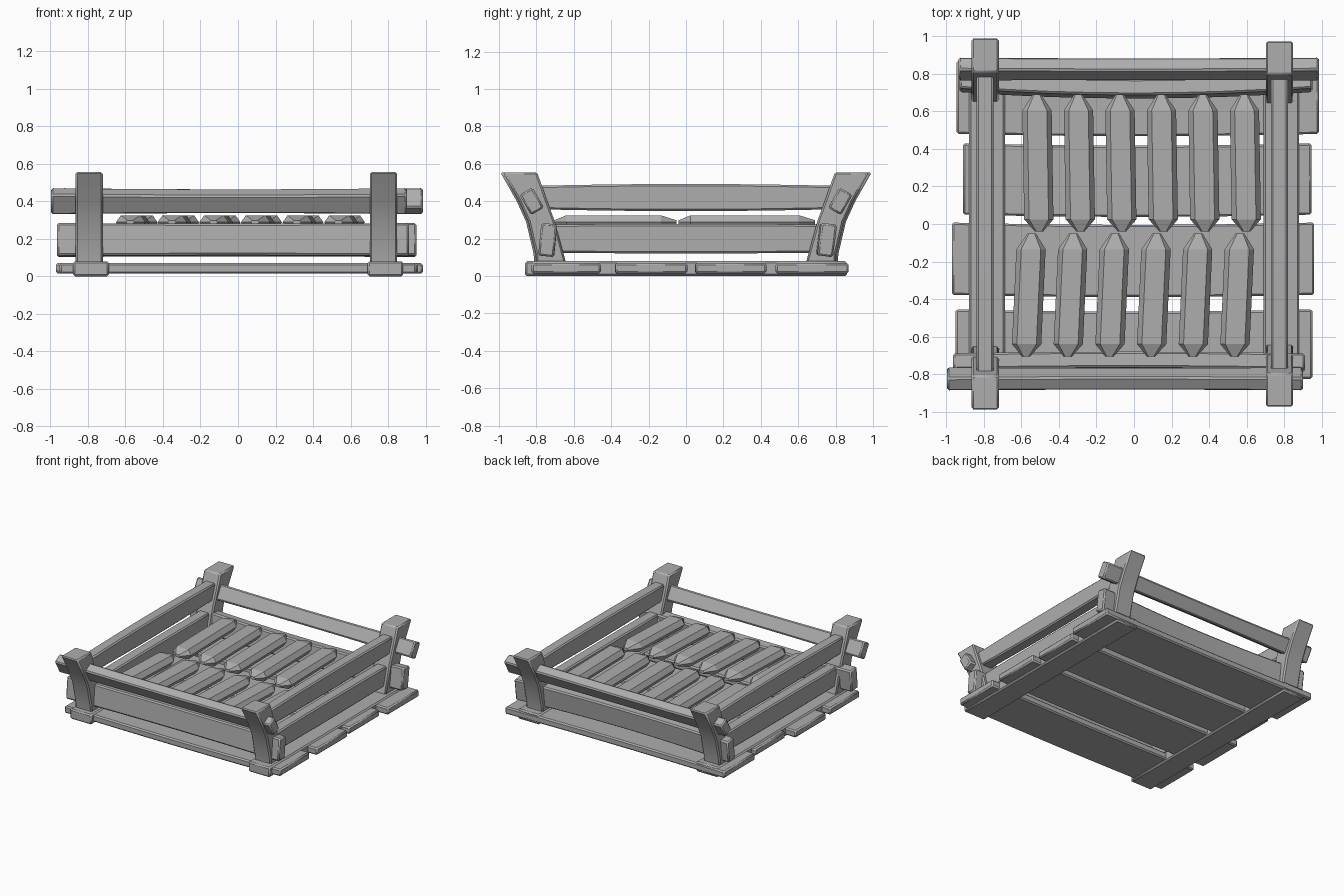
import bpy
import bmesh
from math import radians
from mathutils import Vector

cube = bpy.data.objects.get("Cube")
if cube:
    bpy.data.objects.remove(cube, do_unlink=True)

grey = bpy.data.materials.new("plain grey")
grey.use_nodes = True
colour = (0.42, 0.42, 0.42, 1)
grey.diffuse_color = colour
grey.node_tree.nodes["Principled BSDF"].inputs["Base Color"].default_value = colour


def loft(name, rings, bevel=0.0):
    """Skin a closed solid over a row of matching cross-sections."""
    bm = bmesh.new()
    loops = [[bm.verts.new(p) for p in ring] for ring in rings]
    n = len(loops[0])
    for a, b in zip(loops, loops[1:]):
        for i in range(n):
            j = (i + 1) % n
            bm.faces.new((a[i], a[j], b[j], b[i]))
    bm.faces.new(loops[0][::-1])
    bm.faces.new(loops[-1])
    bmesh.ops.recalc_face_normals(bm, faces=bm.faces)
    mesh = bpy.data.meshes.new(name)
    bm.to_mesh(mesh)
    bm.free()
    mesh.materials.append(grey)
    obj = bpy.data.objects.new(name, mesh)
    bpy.context.collection.objects.link(obj)
    if bevel:
        mod = obj.modifiers.new("worn edges", "BEVEL")
        mod.width = bevel
        mod.segments = 1
        mod.limit_method = "ANGLE"
        mod.angle_limit = radians(40)
        bpy.ops.object.select_all(action="DESELECT")
        obj.select_set(True)
        bpy.context.view_layer.objects.active = obj
        bpy.ops.object.shade_smooth_by_angle(angle=radians(30))
    return obj


def beam(name, start, end, width, height, up=(0, 0, 1), pinch=0.0, bow=(0, 0, 0)):
    """Rough board: pinch narrows its middle, bow shifts its middle."""
    start, end, up, bow = map(Vector, (start, end, up, bow))
    up.normalize()
    side = (end - start).cross(up).normalized()
    steps = 8
    rings = []
    for k in range(steps + 1):
        t = k / steps
        arch = 1 - (2 * t - 1) ** 2
        mid = start.lerp(end, t) + bow * arch
        u = up * (height / 2 - pinch * arch)
        s = side * width / 2
        rings.append([mid + s + u, mid - s + u, mid - s - u, mid + s - u])
    return loft(name, rings, 0.01)


# Floor boards: y centre, depth, left and right ends
boards = [(-0.64, 0.37, -0.95, 0.95), (-0.185, 0.385, -0.97, 0.96),
          (0.24, 0.38, -0.91, 0.945), (0.675, 0.39, -0.945, 0.985)]
for i, (y, depth, x0, x1) in enumerate(boards):
    beam(f"floor_board_{i + 1}", (x0, y, 0.042), (x1, y, 0.042), depth, 0.056,
         bow=(0, -0.012, 0))

# Skids, leaning posts and side rails
post_profile = [(0.81, 0.05), (0.815, 0.12), (0.855, 0.29), (0.905, 0.4), (0.993, 0.555),
                (0.808, 0.555), (0.76, 0.42), (0.715, 0.3), (0.645, 0.05)]
for side, x, stretch in (("right", -0.793, 1.0), ("left", 0.775, 0.985)):
    beam(f"{side}_skid", (x + 0.01, -0.86, 0.04), (x + 0.01, 0.86, 0.04), 0.19, 0.08)
    beam(f"{side}_upper_rail", (x, -0.8, 0.42), (x, 0.8, 0.42), 0.09, 0.125,
         pinch=-0.01)
    beam(f"{side}_lower_rail", (x, -0.73, 0.2), (x, 0.73, 0.2), 0.09, 0.15, pinch=-0.004)
    for end, sign in (("front", -1), ("back", 1)):
        loft(f"{end}_{side}_post",
             [[(x + dx, sign * y * stretch, z) for y, z in post_profile]
              for dx in (-0.073, 0.073)], 0.01)

# Front and back rails, passing through the posts
beam("front_upper_rail", (-0.995, -0.825, 0.4), (0.9, -0.825, 0.4), 0.08, 0.125,
     (0, -0.5, 0.87), 0.007)
beam("back_upper_rail", (-0.935, 0.825, 0.4), (0.985, 0.825, 0.4), 0.08, 0.125,
     (0, 0.5, 0.87), 0.007)
beam("front_lower_rail", (-0.965, -0.74, 0.193), (0.91, -0.74, 0.193), 0.085, 0.175,
     (0, 0.1, 1), 0.003, (0, 0.01, 0))
beam("back_lower_rail", (-0.93, 0.755, 0.193), (0.95, 0.755, 0.193), 0.085, 0.175,
     (0, 0.13, 1), 0.005, (0, -0.035, 0))


def bar(name, x, y0, y1, slant):
    """Faceted bar with a six-sided section and tapered tips."""
    section = [(-0.078, 0), (-0.052, 0.037), (0.052, 0.037),
               (0.078, 0), (0.052, -0.04), (-0.052, -0.04)]
    stations = [(y0, 0.28), (y0 + 0.065, 1), (y1 - 0.085, 1), (y1, 0.28)]
    rings = []
    for y, scale in stations:
        shift = x + slant * ((y - y0) / (y1 - y0) - 0.5)
        rings.append([(shift + dx * scale, y, 0.288 + dz * scale)
                      for dx, dz in section])
    loft(name, rings)


# Two rows of bars
for i in range(6):
    bar(f"back_bar_{i + 1}", -0.512 + 0.221 * i, -0.04, 0.69, -0.012)
    bar(f"front_bar_{i + 1}", -0.56 + 0.222 * i, -0.705, -0.05, 0.03)
